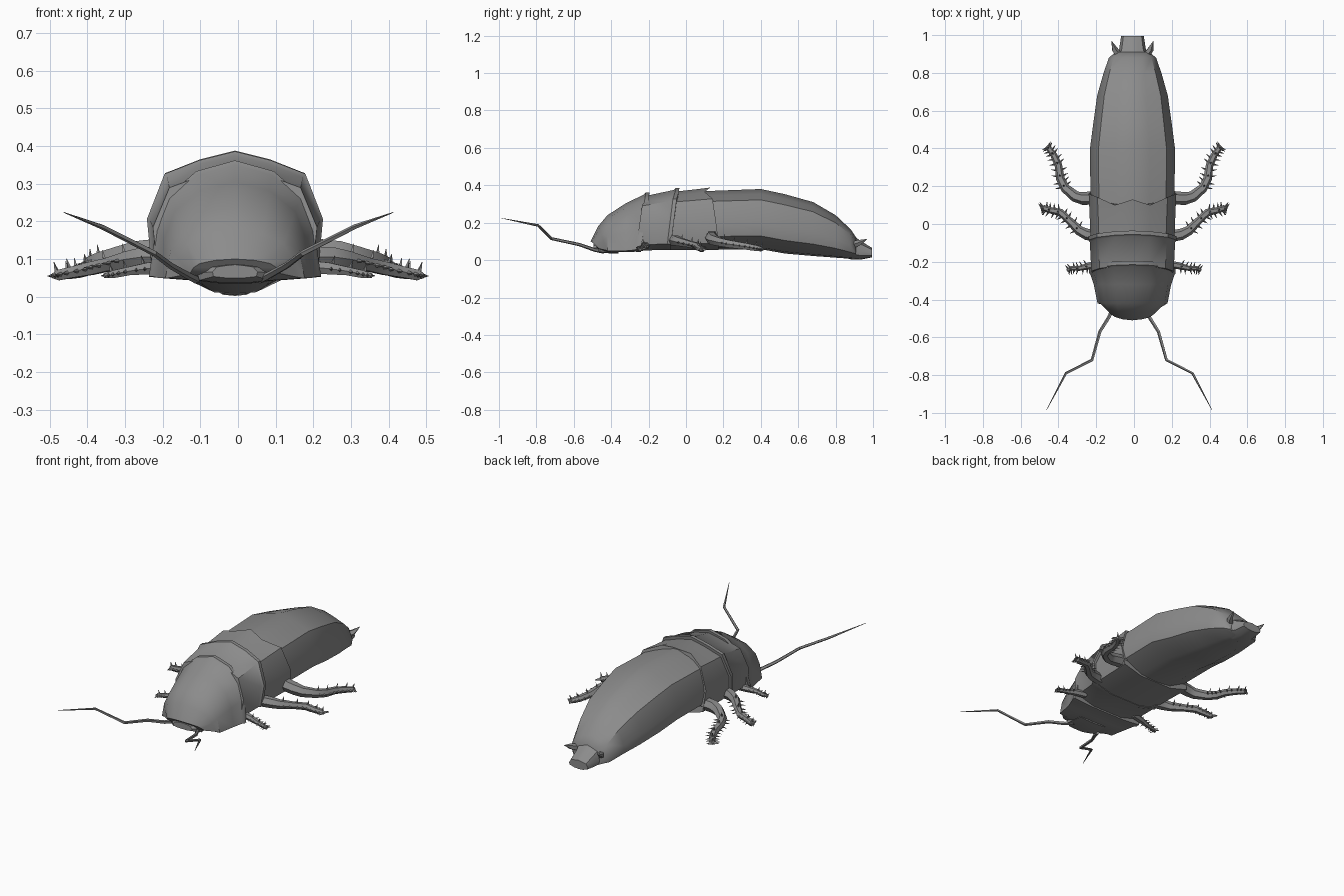
import bpy, bmesh, math
from mathutils import Vector

shell = bpy.data.materials.new("shell_grey")
shell.diffuse_color = (0.26, 0.26, 0.26, 1)
CX = -0.008  # body centre line


def finish(name, bm, angle=38):
    bmesh.ops.recalc_face_normals(bm, faces=bm.faces)
    me = bpy.data.meshes.new(name)
    bm.to_mesh(me)
    bm.free()
    ob = bpy.data.objects.new(name, me)
    bpy.context.collection.objects.link(ob)
    me.materials.append(shell)
    bpy.ops.object.select_all(action='DESELECT')
    ob.select_set(True)
    bpy.context.view_layer.objects.active = ob
    bpy.ops.object.shade_smooth_by_angle(angle=math.radians(angle))
    return ob


def skin(bm, rings):
    """Join closed rings of points into a capped tube."""
    vs = [[bm.verts.new(p) for p in r] for r in rings]
    n = len(vs[0])
    for a, b in zip(vs, vs[1:]):
        for i in range(n):
            j = (i + 1) % n
            bm.faces.new((a[i], a[j], b[j], b[i]))
    bm.faces.new(vs[0])
    bm.faces.new(vs[-1])


def body_ring(half, y, hw, top, bot, shift):
    """Mirror a half cross-section; shift moves each point along y."""
    pts = [(fx * hw, y + s, bot + fz * (top - bot)) for (fx, fz), s in zip(half, shift)]
    left = [(-x, yy, z) for x, yy, z in pts[-2:0:-1]]
    return [(x + CX, yy, z) for x, yy, z in pts + left]


def body_part(name, half, rings):
    bm = bmesh.new()
    skin(bm, [body_ring(half, *r) for r in rings])
    return finish(name, bm)


# half cross-sections from ridge to belly, as fractions of width and height
ANGULAR = [(0, 1), (0.4, 0.92), (0.8, 0.82), (1, 0.44), (0.95, 0.22), (0.45, 0.03), (0, 0)]
THORAX = [(0, 1), (0.4, 0.93), (0.8, 0.82), (1, 0.46), (0.95, 0.1), (0.45, 0.0), (0, 0)]
DOME = [(0, 1), (0.45, 0.91), (0.78, 0.7), (0.92, 0.42), (1, 0.03), (0.5, 0.0), (0, 0)]
NONE = [0] * 7
SWEEP = [0, -0.004, -0.015, -0.03, -0.045, -0.045, -0.045]
NOSE = [0, 0.006, 0.018, 0.03, 0.045, 0.035, 0.03]
ZIGZAG = [0.0, -0.03, 0.012, 0.03, 0.045, 0.045, 0.045]

# head shield
body_part("head_shield", DOME, [
    (-0.51, 0.12, 0.10, 0.06, NOSE),
    (-0.47, 0.165, 0.18, 0.048, NOSE),
    (-0.42, 0.185, 0.24, 0.043, NONE),
    (-0.32, 0.205, 0.305, 0.042, NONE),
    (-0.225, 0.222, 0.35, 0.045, SWEEP),
    (-0.215, 0.229, 0.362, 0.043, SWEEP),
    (-0.195, 0.229, 0.362, 0.043, SWEEP)])

# two thorax plates, each ending in a raised lip
body_part("front_thorax", THORAX, [
    (-0.22, 0.218, 0.342, 0.05, SWEEP),
    (-0.065, 0.226, 0.375, 0.055, SWEEP),
    (-0.055, 0.234, 0.386, 0.053, SWEEP),
    (-0.035, 0.234, 0.386, 0.053, SWEEP)])
body_part("rear_thorax", THORAX, [
    (-0.06, 0.222, 0.366, 0.055, SWEEP),
    (0.05, 0.227, 0.378, 0.055, NONE),
    (0.13, 0.232, 0.388, 0.055, ZIGZAG)])

# long abdomen and blunt tail
body_part("abdomen", ANGULAR, [
    (0.08, 0.222, 0.368, 0.058, NONE),
    (0.40, 0.225, 0.38, 0.058, NONE),
    (0.53, 0.208, 0.352, 0.035, NONE),
    (0.68, 0.187, 0.31, 0.022, NONE),
    (0.80, 0.153, 0.24, 0.013, NONE),
    (0.88, 0.125, 0.165, 0.007, NONE),
    (0.91, 0.09, 0.12, 0.008, NONE)])
body_part("tail", ANGULAR, [
    (0.87, 0.088, 0.15, 0.005, NONE),
    (0.93, 0.07, 0.105, 0.002, NONE),
    (0.995, 0.06, 0.065, 0.015, NONE)])

# small head tucked under the shield
body_part("head", THORAX, [
    (-0.495, 0.06, 0.085, 0.05, NONE),
    (-0.46, 0.10, 0.09, 0.038, NONE),
    (-0.36, 0.09, 0.09, 0.035, NONE)])


def tube(bm, path, radii, sides=6):
    """Sweep a round section along a path."""
    pts = [Vector(p) for p in path]
    rings = []
    for i, p in enumerate(pts):
        d = (pts[min(i + 1, len(pts) - 1)] - pts[max(i - 1, 0)]).normalized()
        u = d.cross(Vector((0, 0, 1))).normalized()
        w = u.cross(d)
        rings.append([p + radii[i] * (u * math.cos(a) + w * math.sin(a))
                      for a in (2 * math.pi * k / sides for k in range(sides))])
    skin(bm, rings)


def spines(bm, path, radii, first, length):
    """Thorns along both flanks and the top of the leg past a given joint."""
    pts = [Vector(p) for p in path]
    for i in range(first, len(pts) - 1):
        d = (pts[i + 1] - pts[i]).normalized()
        side = d.cross(Vector((0, 0, 1))).normalized()
        for k, t in enumerate((0.2, 0.65)):
            p = pts[i].lerp(pts[i + 1], t)
            r = radii[i] + (radii[i + 1] - radii[i]) * t
            dirs = [side, -side] + ([Vector((0, 0, 1))] if k == 0 else [])
            for s in dirs:
                tip = p + s * (r + length) + d * length * 0.4
                tube(bm, [p + s * r * 0.6, tip], [length * 0.3, 0.0008], 4)


LEGS = {
    "front_leg": ([(0.17, -0.21, 0.08), (0.24, -0.222, 0.075), (0.29, -0.235, 0.068),
                   (0.33, -0.235, 0.06), (0.355, -0.245, 0.055)],
                  [0.02, 0.018, 0.013, 0.012, 0.007], 1, 0.02),
    "middle_leg": ([(0.19, -0.065, 0.105), (0.25, -0.055, 0.105), (0.29, -0.035, 0.098),
                    (0.345, 0.02, 0.085), (0.39, 0.062, 0.075), (0.44, 0.072, 0.065),
                    (0.478, 0.085, 0.057), (0.493, 0.08, 0.055)],
                   [0.032, 0.03, 0.026, 0.02, 0.02, 0.017, 0.016, 0.007], 2, 0.022),
    "rear_leg": ([(0.19, 0.14, 0.125), (0.27, 0.135, 0.118), (0.31, 0.145, 0.108),
                  (0.365, 0.19, 0.095), (0.39, 0.24, 0.085), (0.40, 0.31, 0.075),
                  (0.425, 0.365, 0.066), (0.45, 0.40, 0.06), (0.462, 0.412, 0.058)],
                 [0.036, 0.034, 0.03, 0.025, 0.023, 0.02, 0.018, 0.015, 0.006], 3, 0.022),
}
ANTENNA = [(0.085, -0.44, 0.045), (0.105, -0.49, 0.055), (0.155, -0.57, 0.083),
           (0.197, -0.72, 0.115), (0.335, -0.79, 0.185), (0.438, -0.985, 0.224)]

for side, s in (("right", 1), ("left", -1)):
    # spiny legs
    for name, (path, radii, first, length) in LEGS.items():
        path = [(x * s, y, z) for x, y, z in path]
        bm = bmesh.new()
        tube(bm, path, radii)
        spines(bm, path, radii, first, length)
        finish(f"{side}_{name}", bm)
    # kinked antennae
    bm = bmesh.new()
    tube(bm, [(x * s - 0.025, y, z) for x, y, z in ANTENNA],
         [0.011, 0.010, 0.009, 0.008, 0.007, 0.001], 5)
    finish(f"{side}_antenna", bm)
    # tail spikes
    bm = bmesh.new()
    tube(bm, [(s * 0.07 + CX, 0.89, 0.08), (s * 0.095 + CX, 0.925, 0.092),
              (s * 0.11 + CX, 0.968, 0.112)], [0.02, 0.017, 0.001], 5)
    finish(f"{side}_tail_spike", bm)
